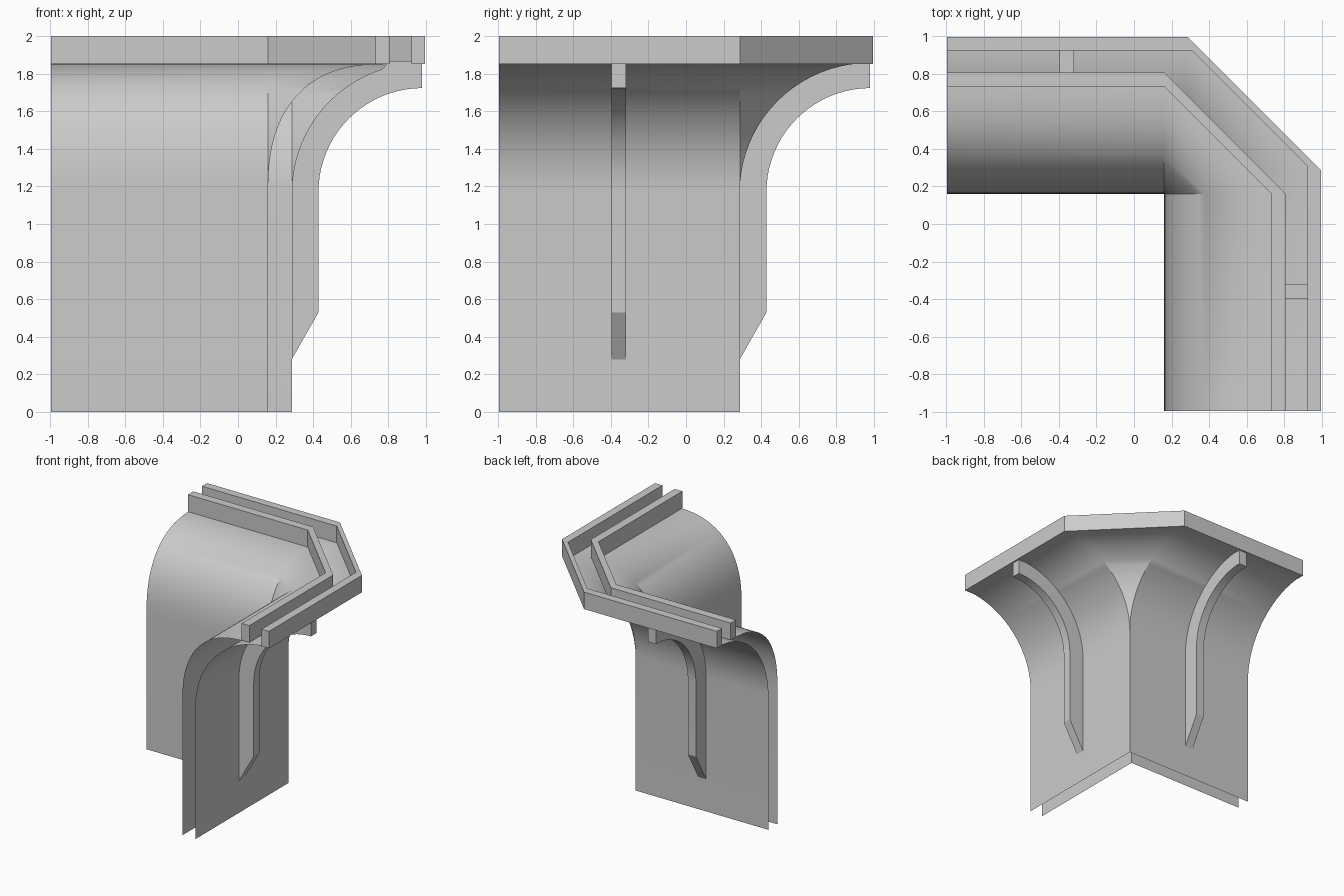
import bpy, bmesh, math

if "Cube" in bpy.data.objects:
    bpy.data.objects.remove(bpy.data.objects["Cube"])

L = 0.995            # half extent of the piece
INNER, OUTER = 0.16, 0.286   # distances of the two wall skins
SPRING = 1.17        # height where the flare starts


def finish(name, bm, smooth=None):
    me = bpy.data.meshes.new(name)
    bm.to_mesh(me)
    bm.free()
    ob = bpy.data.objects.new(name, me)
    bpy.context.collection.objects.link(ob)
    if smooth:
        bpy.ops.object.select_all(action='DESELECT')
        ob.select_set(True)
        bpy.context.view_layer.objects.active = ob
        bpy.ops.object.shade_smooth_by_angle(angle=math.radians(smooth))
    return ob


def section(d, c):
    """L-shaped plan line at distance d, chamfered between corners at c."""
    return [(-L, d), (c, d), (d, c), (d, -L)]


def arc(cx, rx, rz, power=2.0, n=20):
    """Quarter flare from vertical to horizontal; power over 2 is fuller."""
    e = 2.0 / power
    pts = []
    for i in range(n + 1):
        t = math.pi / 2 * i / n
        pts.append((cx - rx * max(0.0, math.cos(t)) ** e,
                    SPRING + rz * math.sin(t) ** e))
    return pts


def shell(name, c, profile, flip):
    bm = bmesh.new()
    rows = [[bm.verts.new((x, y, z)) for x, y in section(d, c)] for d, z in profile]
    for a, b in zip(rows, rows[1:]):
        for j in range(3):
            bm.faces.new((a[j], a[j + 1], b[j + 1], b[j]))
    bmesh.ops.remove_doubles(bm, verts=bm.verts, dist=1e-5)
    bmesh.ops.dissolve_degenerate(bm, edges=bm.edges, dist=1e-5)
    if flip:
        bmesh.ops.reverse_faces(bm, faces=bm.faces)
    finish(name, bm, 30)


def prism(name, loop_a, loop_b, smooth=None):
    """Closed solid between two matching loops."""
    bm = bmesh.new()
    a = [bm.verts.new(p) for p in loop_a]
    b = [bm.verts.new(p) for p in loop_b]
    bm.faces.new(a)
    bm.faces.new(b[::-1])
    n = len(a)
    for i in range(n):
        bm.faces.new((a[i], b[i], b[(i + 1) % n], a[(i + 1) % n]))
    bmesh.ops.recalc_face_normals(bm, faces=bm.faces)
    finish(name, bm, smooth)


# Two open wall skins flaring outwards, the inner one with a fuller shoulder
inner_arc = arc(0.78, 0.78 - INNER, 0.68, 2.45)
outer_arc = arc(0.98, 0.98 - OUTER, 0.687)
shell("inner_wall", INNER, [(INNER, 0)] + inner_arc + [(0.806, 1.85)], False)
shell("outer_wall", OUTER, [(OUTER, 0)] + outer_arc, True)

# Parapet rails round the top
for name, d0, c0, d1, c1 in (("inner_rail", 0.732, INNER, 0.806, INNER),
                             ("outer_rail", 0.924, 0.305, L, OUTER)):
    plan = section(d0, c0) + section(d1, c1)[::-1]
    prism(name, [(x, y, 1.852) for x, y in plan], [(x, y, 2.0) for x, y in plan])

# Curved support ribs, one per wing, showing slightly in the channel floor
R0, R1 = -0.395, -0.318
rib = [(OUTER, 0.28), (0.428, 0.53)] + arc(0.98, 0.552, 0.553)
rib += [(0.98, 1.866), (0.806, 1.866)]
rib += [(d, z) for d, z in reversed(outer_arc) if d < 0.8]
prism("side_rib", [(d, R0, z) for d, z in rib], [(d, R1, z) for d, z in rib], 25)
prism("back_rib", [(R0, d, z) for d, z in rib], [(R1, d, z) for d, z in rib], 25)
